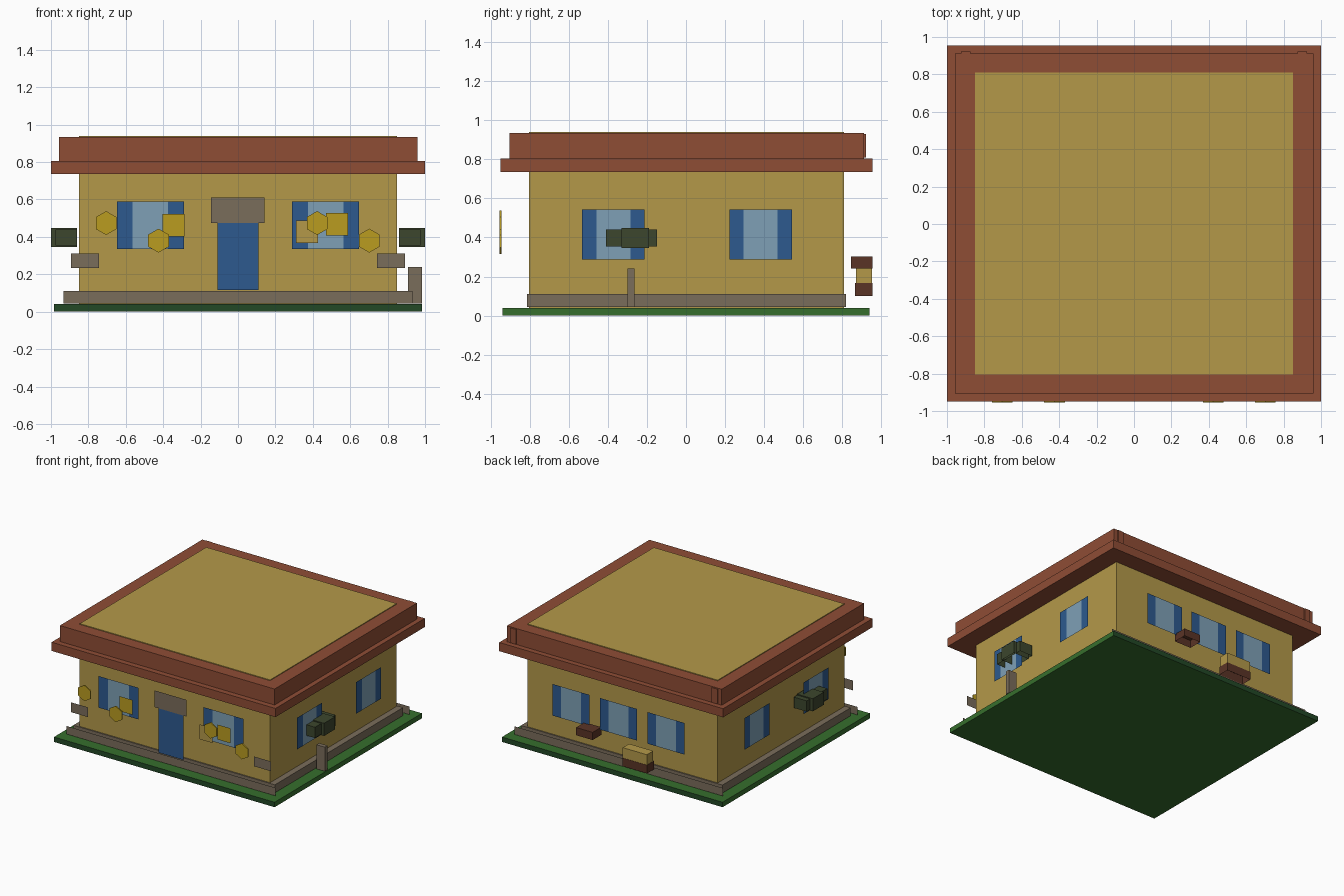
import bpy, bmesh, math
from mathutils import Vector

cube = bpy.data.objects.get("Cube")
if cube:
    bpy.data.objects.remove(cube, do_unlink=True)


def material(name, rgb):
    """Flat material from an sRGB 0-255 colour."""
    lin = [((c / 255 + 0.055) / 1.055) ** 2.4 for c in rgb] + [1]
    m = bpy.data.materials.new(name)
    m.use_nodes = True
    m.diffuse_color = lin
    m.node_tree.nodes["Principled BSDF"].inputs["Base Color"].default_value = lin
    return m


WALL = material("ochre plaster", (180, 153, 73))
ROOF = material("terracotta", (143, 77, 53))
BLUE = material("blue paint", (45, 90, 143))
GLASS = material("pale glass", (126, 160, 182))
STONE = material("grey stone", (122, 109, 91))
GOLD = material("gold", (186, 156, 32))
OLIVE = material("dark olive", (60, 70, 45))
BROWN = material("dark brown", (90, 52, 38))
GRASS = material("grass green", (54, 110, 45))
HEDGE = material("deep green", (34, 72, 38))


def finish(name, bm, *mats):
    me = bpy.data.meshes.new(name)
    bm.to_mesh(me)
    bm.free()
    for m in mats:
        me.materials.append(m)
    ob = bpy.data.objects.new(name, me)
    bpy.context.scene.collection.objects.link(ob)
    return ob


def box(name, x, y, z, mat, open_bottom=False):
    """Box from (low, high) ranges; may be left open underneath."""
    bm = bmesh.new()
    bmesh.ops.create_cube(bm, size=1)
    for v in bm.verts:
        v.co = [r[0] if c < 0 else r[1] for c, r in zip(v.co, (x, y, z))]
    if open_bottom:
        low = [f for f in bm.faces if f.normal.z < -0.5]
        bmesh.ops.delete(bm, geom=low, context='FACES')
    return finish(name, bm, mat)


def panel(name, side, u, z, depth, mat):
    """Thin sheet facing one side; u runs along x (front, back) or y (left, right)."""
    bm = bmesh.new()
    pts = [(u[0], z[0]), (u[1], z[0]), (u[1], z[1]), (u[0], z[1])]
    if side in ("front", "back"):
        co = [(a, depth, b) for a, b in pts]
    else:
        co = [(depth, a, b) for a, b in pts]
    if side in ("back", "right"):
        co.reverse()
    bm.faces.new([bm.verts.new(c) for c in co])
    return finish(name, bm, mat)


def window(name, side, mid, half, glass, z, depth):
    """Glass between two open shutters."""
    panel(name + "_glass", side, (mid - glass, mid + glass), z, depth, GLASS)
    for s in (-1, 1):
        u = sorted((mid + s * glass, mid + s * half))
        panel(name + "_shutter", side, u, z, depth, BLUE)


# Lawn slab, with deep green front and back edges
lawn = box("lawn", (-0.985, 0.985), (-0.94, 0.94), (0, 0.04), GRASS)
lawn.data.materials.append(HEDGE)
for p in lawn.data.polygons:
    if abs(p.normal.y) > 0.5:
        p.material_index = 1

# Walls and roof
box("walls", (-0.85, 0.85), (-0.805, 0.81), (0.04, 0.94), WALL)
box("eaves", (-1, 1), (-0.95, 0.955), (0.735, 0.805), ROOF)
box("parapet", (-0.957, 0.96), (-0.905, 0.912), (0.805, 0.934), ROOF)
for s in (-1, 1):
    box("parapet_post", (s * 0.9 - 0.025, s * 0.9 + 0.025), (0.9, 0.922), (0.81, 0.93), ROOF)

# Stone plinth with projecting boards
box("plinth", (-0.9, 0.9), (-0.815, 0.82), (0.045, 0.11), STONE)
for side, depth in (("front", -0.855), ("back", 0.86)):
    panel("plinth_board", side, (-0.932, 0.932), (0.045, 0.11), depth, STONE)

# Windows
FRONT, BACK = -0.855, 0.86
for s in (-1, 1):
    window("front_window", "front", s * 0.468, 0.178, 0.095, (0.335, 0.59), FRONT)
    side = "left" if s > 0 else "right"
    for mid in (-0.372, 0.382):
        window("side_window", side, mid, 0.16, 0.087, (0.288, 0.543), s * 0.9)
for mid in (-0.425, 0, 0.425):
    window("back_window", "back", mid, 0.165, 0.09, (0.288, 0.543), BACK)

# Door and lintel
panel("door", "front", (-0.11, 0.11), (0.115, 0.48), FRONT, BLUE)
panel("lintel", "front", (-0.145, 0.142), (0.475, 0.61), FRONT - 0.004, STONE)

# Stone plaques and post
for s in (-1, 1):
    panel("stone_plaque", "front", sorted((s * 0.743, s * 0.893)), (0.233, 0.312), FRONT, STONE)
box("stone_post", (0.91, 0.985), (-0.3, -0.265), (0.045, 0.24), STONE)

# Hexagonal gold signs and square tags
for x, z in ((-0.705, 0.474), (-0.425, 0.38), (0.423, 0.474), (0.702, 0.38)):
    bm = bmesh.new()
    bmesh.ops.create_cone(bm, cap_ends=True, segments=6, radius1=0.064, radius2=0.064, depth=0.01)
    for v in bm.verts:
        v.co = Vector((x + v.co.x, -0.95 + v.co.z, z + v.co.y))
    bmesh.ops.recalc_face_normals(bm, faces=bm.faces)
    finish("gold_hexagon", bm, GOLD)
for x, z, mat in ((-0.345, 0.463, GOLD), (0.53, 0.468, GOLD), (0.37, 0.427, WALL)):
    panel("square_tag", "front", (x - 0.059, x + 0.059), (z - 0.06, z + 0.06), -0.935, mat)

# Olive side planters
for s in (-1, 1):
    box("planter", sorted((s * 0.86, s * 0.975)), (-0.41, -0.148), (0.353, 0.44), OLIVE, True)
    box("planter_front", sorted((s * 0.86, s)), (-0.33, -0.19), (0.346, 0.448), OLIVE, True)

# Crates behind the house
box("upper_crate", (0.165, 0.313), (0.845, 0.955), (0.24, 0.302), BROWN, True)
box("lower_crate", (-0.32, -0.1), (0.865, 0.955), (0.1, 0.167), BROWN, True)
box("crate_load", (-0.318, -0.102), (0.872, 0.953), (0.167, 0.25), WALL, True)
